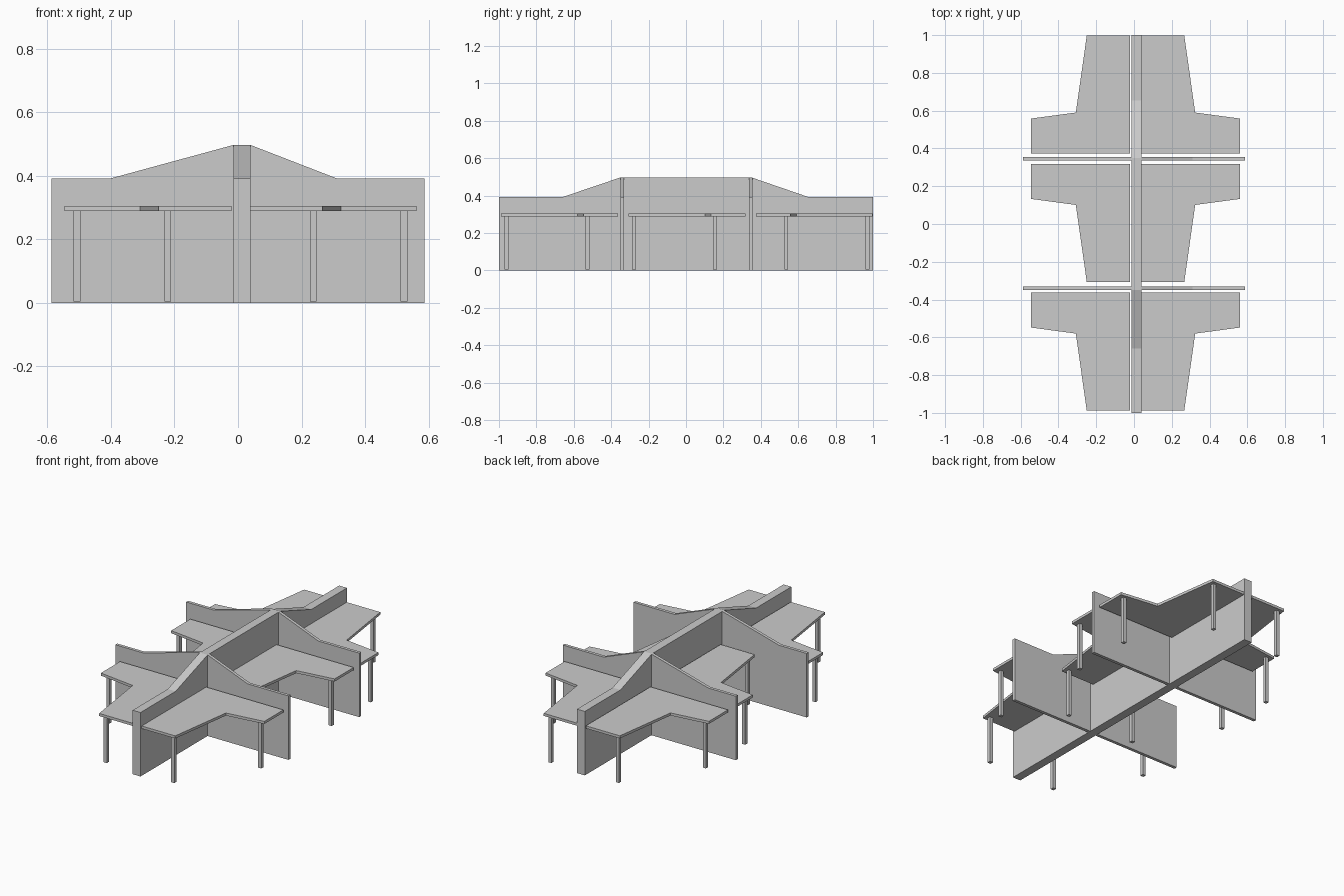
import bpy, bmesh
from mathutils import Vector

if "Cube" in bpy.data.objects:
    bpy.data.objects.remove(bpy.data.objects["Cube"])


def prism(name, points, offset):
    """Extrude a closed planar outline by an offset vector."""
    bm = bmesh.new()
    face = bm.faces.new([bm.verts.new(p) for p in points])
    result = bmesh.ops.extrude_face_region(bm, geom=[face], use_keep_orig=True)
    verts = [v for v in result["geom"] if isinstance(v, bmesh.types.BMVert)]
    bmesh.ops.translate(bm, verts=verts, vec=Vector(offset))
    bmesh.ops.recalc_face_normals(bm, faces=bm.faces)
    mesh = bpy.data.meshes.new(name)
    bm.to_mesh(mesh)
    bm.free()
    obj = bpy.data.objects.new(name, mesh)
    bpy.context.collection.objects.link(obj)
    return obj


def leg(name, x, y):
    h = 0.0105
    square = [(x - h, y - h), (x + h, y - h), (x + h, y + h), (x - h, y + h)]
    prism(name, [(a, b, 0.004) for a, b in square], (0, 0, 0.285))


SPINE_L, SPINE_R = -0.014, 0.039
LOW, HIGH = 0.392, 0.497

# Long central divider with sloped ends
spine = [(-1, 0), (1, 0), (1, LOW), (0.655, LOW), (0.35, HIGH),
         (-0.35, HIGH), (-0.66, LOW), (-1, LOW)]
prism("central_divider", [(SPINE_L, y, z) for y, z in spine], (SPINE_R - SPINE_L, 0, 0))

# Cross dividers, one wing each side of the central divider
wings = {
    "left": [(SPINE_L, 0), (SPINE_L, HIGH), (-0.4, LOW), (-0.587, LOW), (-0.587, 0)],
    "right": [(SPINE_R, 0), (SPINE_R, HIGH), (0.31, LOW), (0.587, LOW), (0.587, 0)],
}
for row, y in (("front", -0.35), ("back", 0.336)):
    for side, outline in wings.items():
        prism(f"{row}_{side}_divider", [(x, y, z) for x, z in outline], (0, 0.019, 0))

# L-shaped desks: outline measured from the desk centre line and the divider side
CX = 0.008
desk = [(0.028, 0), (0.554, 0), (0.554, 0.185), (0.316, 0.217), (0.258, 0.625), (0.028, 0.625)]
for row, base, dy in (("back", 0.373, 1), ("middle", 0.318, -1), ("front", -0.363, -1)):
    for side, dx in (("left", -1), ("right", 1)):
        prism(f"{row}_{side}_desktop",
              [(CX + dx * u, base + dy * v, 0.289) for u, v in desk], (0, 0, 0.016))
        leg(f"{row}_{side}_outer_leg", CX + dx * 0.515, base + dy * 0.163)
        leg(f"{row}_{side}_inner_leg", CX + dx * 0.229, base + dy * 0.597)
